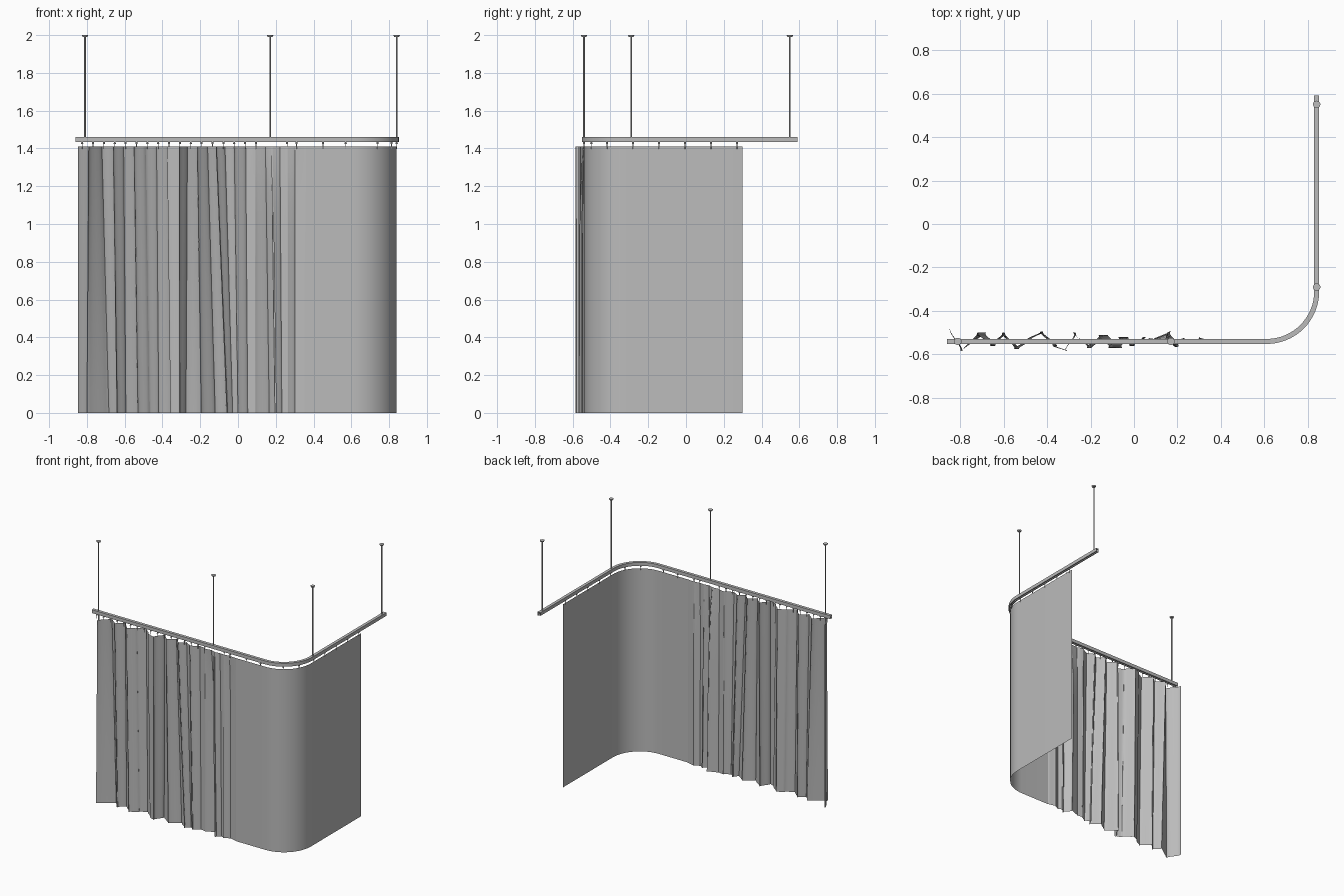
import bpy, bmesh, math
from mathutils import Vector

cube = bpy.data.objects.get("Cube")
if cube:
    bpy.data.objects.remove(cube)


def material(name, value):
    m = bpy.data.materials.new(name)
    m.use_nodes = True
    colour = (value, value, value, 1)
    m.diffuse_color = colour
    m.node_tree.nodes["Principled BSDF"].inputs["Base Color"].default_value = colour
    return m


grey = material("light grey", 0.5)

X, Y, R = 0.84, -0.54, 0.23      # side run, front run, corner radius
RAIL_Z, CLOTH_TOP, CEILING = 1.435, 1.41, 2.0


def finish(name, bm, smooth=None):
    mesh = bpy.data.meshes.new(name)
    bm.to_mesh(mesh)
    bm.free()
    ob = bpy.data.objects.new(name, mesh)
    bpy.context.collection.objects.link(ob)
    mesh.materials.append(grey)
    if smooth:
        bpy.ops.object.select_all(action='DESELECT')
        ob.select_set(True)
        bpy.context.view_layer.objects.active = ob
        bpy.ops.object.shade_smooth_by_angle(angle=math.radians(smooth))
    return ob


def corner(steps=16):
    """Points of the quarter bend with their outward directions."""
    for i in range(steps + 1):
        a = -math.pi / 2 + i / steps * math.pi / 2
        out = Vector((math.cos(a), math.sin(a)))
        yield Vector((X - R, Y + R)) + out * R, out


def path(x_start, y_end):
    front, side = Vector((0, -1)), Vector((1, 0))
    return [(Vector((x_start, Y)), front), *corner(), (Vector((X, y_end)), side)]


def bridge(bm, rows, closed=False):
    for a, b in zip(rows, rows[1:]):
        n = len(a)
        for i in range(n if closed else n - 1):
            j = (i + 1) % n
            bm.faces.new((a[i], b[i], b[j], a[j]))


# Track: a channel with a slot underneath, swept round the corner
half, wall, slot, high = 0.0115, 0.003, 0.004, 0.026
right = [(slot, 0), (half, 0), (half, high)]
inner = [(half - wall, high - wall), (half - wall, wall), (slot, wall)]
profile = right + [(-u, v) for u, v in reversed(right)]
profile += [(-u, v) for u, v in reversed(inner)] + inner
bm = bmesh.new()
rows = [[bm.verts.new((*(p + out * u), RAIL_Z + v)) for u, v in profile]
        for p, out in path(-0.86, 0.59)]
bridge(bm, rows, closed=True)
for row in (rows[0], rows[-1]):
    bm.faces.new(row)
bmesh.ops.recalc_face_normals(bm, faces=bm.faces)
finish("ceiling_track", bm, 30)

# Curtain: gathered folds given as (x, depth, lean) crests, then a flat run
folds = [(-.845, .06, 0), (-.79, -.045, -.01), (-.72, .04, .04), (-.66, -.02, .02),
         (-.605, .04, .01), (-.55, -.035, .02), (-.49, .01, .02), (-.43, .045, .01),
         (-.375, -.02, .02), (-.31, -.045, 0), (-.27, .04, -.01), (-.215, -.03, .02),
         (-.16, .03, .04), (-.115, -.03, .06), (-.07, .02, .04), (-.02, -.02, .02),
         (.04, .02, .01), (.09, .01, 0), (.15, .045, .02), (.18, -.025, .02),
         (.22, .015, .01), (.26, -.01, 0), (.3, .02, 0), (.36, 0, 0)]


def cloth_line(t):
    """Plan of the curtain at height fraction t, 0 at the hem and 1 at the top."""
    pts, steps = [], 8
    for (x0, d0, l0), (x1, d1, l1) in zip(folds, folds[1:]):
        for i in range(steps):
            s = i / steps
            blend = (1 - math.cos(math.pi * s)) / 2
            x = x0 + (x1 - x0) * s + (l0 + (l1 - l0) * s) * (1 - t)
            x -= 0.012 * math.sin(2 * math.pi * s)
            loose = 1 if x < 0.08 else 1 - 0.75 * t ** 6
            pts.append(Vector((x, Y + (d0 + (d1 - d0) * blend) * loose)))
    pts += [p for p, out in path(0.36, 0.3)]
    return pts


bm = bmesh.new()
levels = 12
rows = [[bm.verts.new((*p, CLOTH_TOP * k / levels)) for p in cloth_line(k / levels)]
        for k in range(levels + 1)]
bridge(bm, list(reversed(rows)))
finish("curtain", bm, 50)


def cone(bm, x, y, z0, z1, r0, r1, sides):
    made = bmesh.ops.create_cone(bm, cap_ends=True, segments=sides, radius1=r0,
                                 radius2=r1, depth=z1 - z0)
    bmesh.ops.translate(bm, verts=made["verts"], vec=(x, y, (z0 + z1) / 2))


# Ceiling rods with their round mounting plates
for i, (x, y) in enumerate([(-.81, Y), (.17, Y), (X, -.29), (X, .55)]):
    bm = bmesh.new()
    cone(bm, x, y, RAIL_Z + high, CEILING, 0.004, 0.004, 12)
    cone(bm, x, y, CEILING - 0.009, CEILING, 0.013, 0.017, 20)
    finish(f"ceiling_rod_{i + 1}", bm, 35)

# Gliders that hang the curtain from the track
spots = [(-.825 + 0.0575 * i, Y) for i in range(17)]
spots += [(x, Y) for x in (.26, .31, .45, .57)]
arc = list(corner())
spots += [tuple(arc[i][0]) for i in (6, 11)]
spots += [(X, -.28 + 0.1375 * i) for i in range(5)]
bm = bmesh.new()
for x, y in spots:
    cone(bm, x, y, RAIL_Z - 0.012, RAIL_Z + 0.008, 0.006, 0.0035, 8)
    cone(bm, x, y, CLOTH_TOP - 0.012, RAIL_Z - 0.01, 0.002, 0.002, 6)
finish("curtain_gliders", bm, 35)
